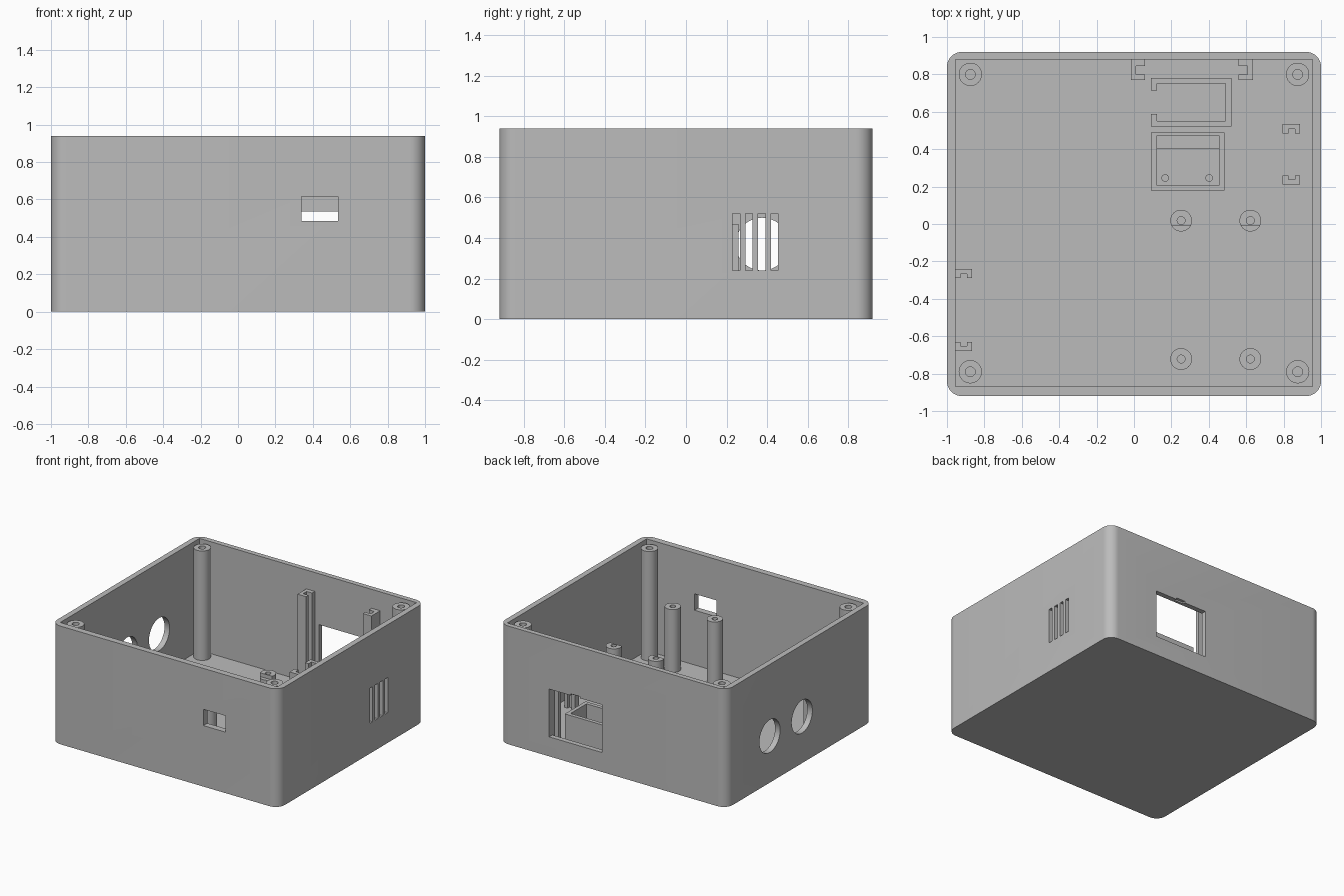
import bpy, bmesh, math

if "Cube" in bpy.data.objects:
    bpy.data.objects.remove(bpy.data.objects["Cube"])

FLOOR = 0.05
grey = bpy.data.materials.new("plain grey")
grey.diffuse_color = (0.5, 0.5, 0.5, 1)
grey.use_nodes = True
grey.node_tree.nodes["Principled BSDF"].inputs["Base Color"].default_value = grey.diffuse_color


def make(name, bm):
    bmesh.ops.recalc_face_normals(bm, faces=bm.faces)
    me = bpy.data.meshes.new(name)
    bm.to_mesh(me)
    bm.free()
    me.materials.append(grey)
    ob = bpy.data.objects.new(name, me)
    bpy.context.collection.objects.link(ob)
    return ob


def prism(name, pts, z0, z1):
    """Extrude an outline upwards."""
    bm = bmesh.new()
    face = bm.faces.new([bm.verts.new((x, y, z0)) for x, y in pts])
    ext = bmesh.ops.extrude_face_region(bm, geom=[face])
    for v in ext["geom"]:
        if isinstance(v, bmesh.types.BMVert):
            v.co.z = z1
    return make(name, bm)


def box(name, x0, x1, y0, y1, z0, z1):
    return prism(name, [(x0, y0), (x1, y0), (x1, y1), (x0, y1)], z0, z1)


def circle(cx, cy, r, n=40):
    return [(cx + r * math.cos(2 * math.pi * i / n),
             cy + r * math.sin(2 * math.pi * i / n)) for i in range(n)]


def cut(ob, *cutters):
    bpy.context.view_layer.objects.active = ob
    for c in cutters:
        c.hide_render = True
        m = ob.modifiers.new("cut", 'BOOLEAN')
        m.operation, m.solver, m.object = 'DIFFERENCE', 'EXACT', c
        bpy.ops.object.modifier_apply(modifier=m.name)
        bpy.data.objects.remove(c)


# Outer case with rounded vertical corners
R = 0.08
outline = []
for k, (sx, sy) in enumerate([(1, 1), (-1, 1), (-1, -1), (1, -1)]):
    for i in range(11):
        a = math.pi / 2 * (k + i / 10)
        outline.append((sx * (1 - R) + R * math.cos(a),
                        sy * (0.92 - R) + R * math.sin(a)))
case = prism("case", outline, 0, 0.94)
cut(case, box("cavity", -0.955, 0.955, -0.87, 0.88, FLOOR, 1.1))

# Front and back windows, with a small notch over the back one
cut(case,
    box("front_window", 0.34, 0.535, -1, -0.8, 0.485, 0.615),
    box("back_window", 0.095, 0.56, 0.8, 1, 0.155, 0.535),
    box("back_notch", 0.29, 0.37, 0.9, 1, 0.5, 0.548))

# Ventilation slots in the right wall
for i in range(4):
    y = 0.23 + 0.063 * i
    cut(case, box("slot", 0.9, 1.1, y, y + 0.035, 0.24, 0.52))

# Round cable holes in the left wall
for y in (0.375, -0.03):
    c = prism("cable_hole", circle(0, 0, 0.13, 48), -0.1, 0.1)
    c.rotation_euler = (0, math.pi / 2, 0)
    c.location = (-0.98, y, 0.37)
    bpy.context.view_layer.update()
    cut(case, c)


# Screw posts: a tube with a blind hole
def post(name, x, y, r, hole, top, depth=0.3):
    prof = [(r, FLOOR - 0.02), (r, top), (hole, top), (hole, top - depth)]
    n = 40
    bm = bmesh.new()
    rings = [[bm.verts.new((px, py, z)) for px, py in circle(x, y, rad, n)]
             for rad, z in prof]
    for a, b in zip(rings, rings[1:]):
        for i in range(n):
            bm.faces.new((a[i], a[(i + 1) % n], b[(i + 1) % n], b[i]))
    bm.faces.new(rings[0])
    bm.faces.new(rings[-1])
    return make(name, bm)


for x in (-0.875, 0.875):
    for y in (-0.79, 0.80):
        post("corner_post", x, y, 0.062, 0.026, 0.92)
for x in (0.252, 0.622):
    post("front_board_post", x, -0.722, 0.058, 0.021, 0.55)
    p = post("rear_board_post", x, 0.018, 0.058, 0.021, 0.52)
    cut(p, box("step", x - 0.1, x + 0.1, -0.1, -0.008, 0.49, 0.7))


# Grooved clips that hold board edges, in facing pairs
def clip(x0, y_in, d):
    # y_in is the grooved face, d points away from the groove
    g0, g1 = x0 + 0.03, x0 + 0.065
    prism("board_clip", [(x0, y_in), (g0, y_in), (g0, y_in + d * 0.022),
                         (g1, y_in + d * 0.022), (g1, y_in), (x0 + 0.092, y_in),
                         (x0 + 0.092, y_in + d * 0.05), (x0, y_in + d * 0.05)],
          FLOOR - 0.02, 0.47)


clip(0.795, 0.485, 1)
clip(0.795, 0.26, -1)
clip(-0.957, -0.29, 1)
clip(-0.957, -0.63, -1)

# Channel rails beside the back window
for x, s in ((-0.015, 1), (0.635, -1)):
    prism("window_rail", [(x, 0.77), (x + s * 0.075, 0.77), (x + s * 0.075, 0.80),
                          (x + s * 0.027, 0.80), (x + s * 0.027, 0.845),
                          (x + s * 0.075, 0.845), (x + s * 0.075, 0.885), (x, 0.885)],
          FLOOR - 0.02, 0.79)

# Rear holder: a bracket open on its left side
prism("rear_holder", [(0.09, 0.52), (0.52, 0.52), (0.52, 0.78), (0.09, 0.78),
                      (0.09, 0.713), (0.122, 0.713), (0.122, 0.75), (0.49, 0.75),
                      (0.49, 0.55), (0.122, 0.55), (0.122, 0.587), (0.09, 0.587)],
      FLOOR - 0.02, 0.295)

# Front holder: closed frame with a shelf and two pins
holder = box("front_holder", 0.09, 0.483, 0.18, 0.49, FLOOR - 0.02, 0.2)
cut(holder, box("pocket", 0.122, 0.455, 0.205, 0.472, 0, 0.4))
box("holder_shelf", 0.12, 0.457, 0.402, 0.474, FLOOR - 0.02, 0.12)
for x in (0.167, 0.402):
    prism("holder_pin", circle(x, 0.246, 0.02, 24), FLOOR - 0.02, 0.14)

# Smooth round surfaces, keep crisp edges
bpy.ops.object.select_all(action='SELECT')
bpy.context.view_layer.objects.active = case
bpy.ops.object.shade_smooth_by_angle(angle=math.radians(30))
